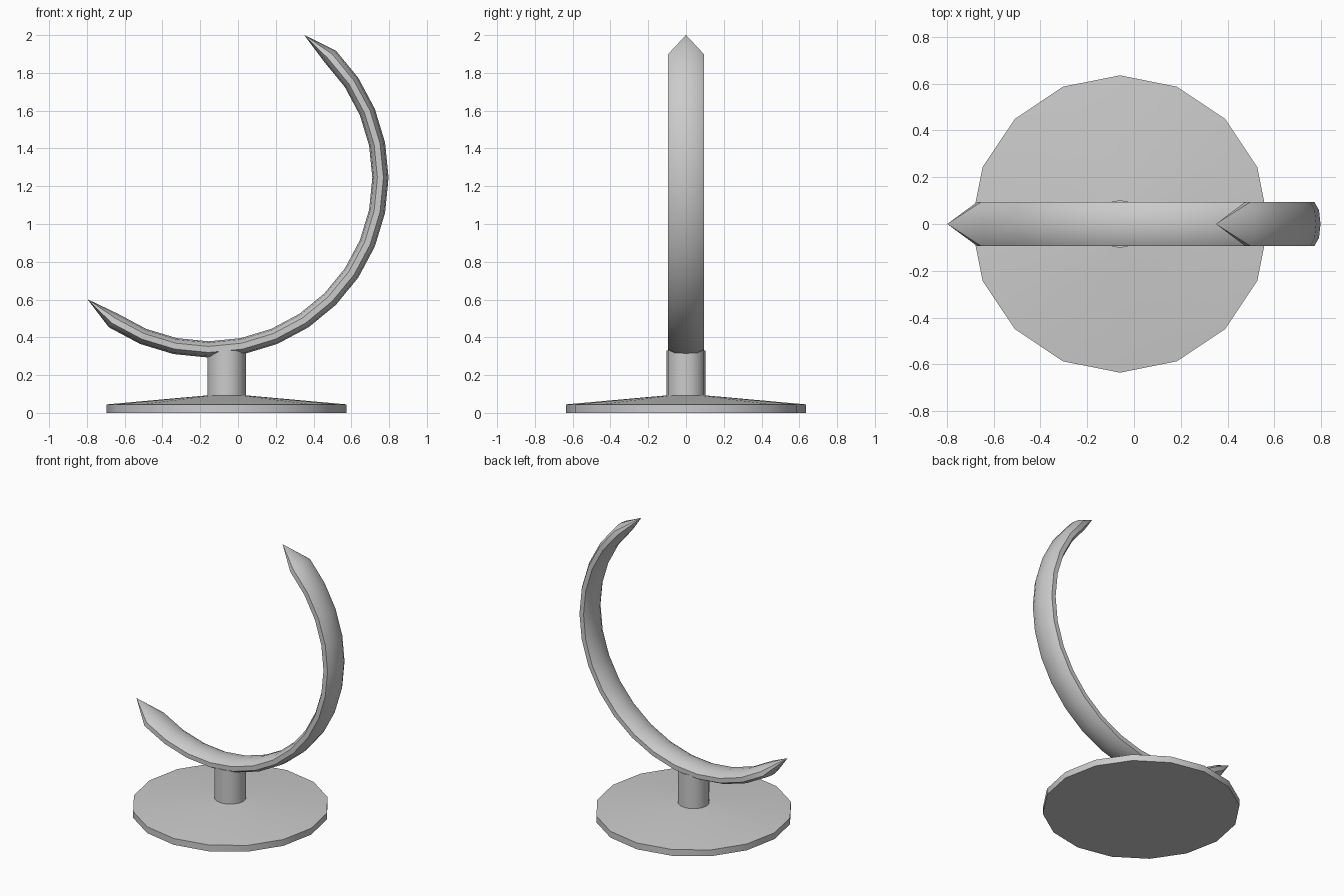
import bpy, bmesh, math

if "Cube" in bpy.data.objects:
    bpy.data.objects.remove(bpy.data.objects["Cube"])


def skin_rings(name, rings, start_tip, end_tip, sharp=35):
    """Skin a row of rings and close both ends to a point."""
    bm = bmesh.new()
    loops = [[bm.verts.new(p) for p in ring] for ring in rings]
    n = len(loops[0])
    for a, b in zip(loops, loops[1:]):
        for i in range(n):
            j = (i + 1) % n
            bm.faces.new((a[i], a[j], b[j], b[i]))
    for loop, tip in ((loops[0], start_tip), (loops[-1], end_tip)):
        v = bm.verts.new(tip)
        for i in range(n):
            bm.faces.new((loop[i], loop[(i + 1) % n], v))
    bmesh.ops.recalc_face_normals(bm, faces=bm.faces)
    mesh = bpy.data.meshes.new(name)
    bm.to_mesh(mesh)
    bm.free()
    obj = bpy.data.objects.new(name, mesh)
    bpy.context.collection.objects.link(obj)
    bpy.ops.object.select_all(action='DESELECT')
    bpy.context.view_layer.objects.active = obj
    obj.select_set(True)
    bpy.ops.object.shade_smooth_by_angle(angle=math.radians(sharp))
    return obj


def lathe(name, x, profile, sides=16):
    """Turn a (radius, z) profile around a vertical axis at x."""
    rings = []
    for r, z in profile:
        angles = [2 * math.pi * i / sides for i in range(sides)]
        rings.append([(x + r * math.cos(a), r * math.sin(a), z) for a in angles])
    return skin_rings(name, rings, (x, 0, profile[0][1]), (x, 0, profile[-1][1]), 30)


# Curved arm: flat rounded section swept along a circle, pointed at both ends
CX, CZ, R = -0.155, 1.245, 0.909
STEP = math.radians(11.25)
half = [(0.095, 0.016), (0.06, 0.036), (0, 0.043), (-0.06, 0.036), (-0.095, 0.016)]
section = half + [(-y, -d) for y, d in half]


def arm_point(k, y=0, d=0):
    a = k * STEP
    return (CX + (R + d) * math.cos(a), y, CZ + (R + d) * math.sin(a))


arm_rings = [[arm_point(k, y, d) for y, d in section] for k in range(-11, 5)]
skin_rings("curved_arm", arm_rings, arm_point(-12), arm_point(5))

# Shallow cone foot and short post
lathe("foot", -0.06, [(0.635, 0), (0.635, 0.045), (0.1, 0.093)])
lathe("post", -0.06, [(0.102, 0.085), (0.102, 0.33)])
